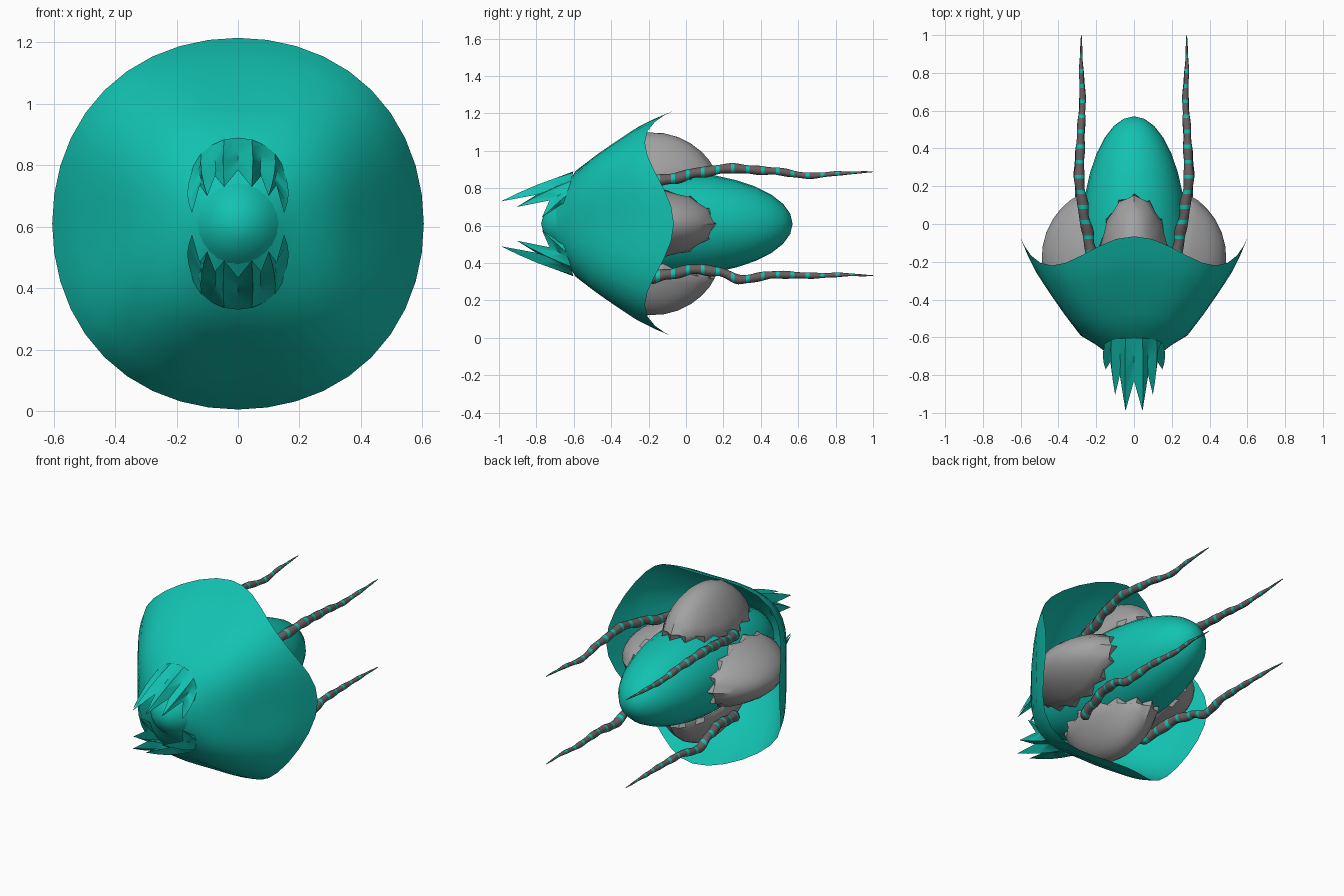
import bpy, math
from mathutils import Matrix

if "Cube" in bpy.data.objects:
    bpy.data.objects.remove(bpy.data.objects["Cube"])

CZ = 0.61  # height of the long axis


def material(name, rgb):
    m = bpy.data.materials.new(name)
    m.diffuse_color = (*rgb, 1)
    m.use_nodes = True
    m.node_tree.nodes["Principled BSDF"].inputs["Base Color"].default_value = m.diffuse_color
    return m


TEAL = material("teal", (0.006, 0.54, 0.44))
GREY = material("shell grey", (0.36, 0.36, 0.36))
DARK = material("dark grey", (0.14, 0.12, 0.12))


def make(name, verts, faces, mats, angle=40):
    mesh = bpy.data.meshes.new(name)
    mesh.from_pydata(verts, [], faces)
    ob = bpy.data.objects.new(name, mesh)
    bpy.context.collection.objects.link(ob)
    for m in mats:
        mesh.materials.append(m)
    bpy.ops.object.select_all(action='DESELECT')
    ob.select_set(True)
    bpy.context.view_layer.objects.active = ob
    bpy.ops.object.mode_set(mode='EDIT')
    bpy.ops.mesh.select_all(action='SELECT')
    bpy.ops.mesh.normals_make_consistent(inside=False)
    bpy.ops.object.mode_set(mode='OBJECT')
    bpy.ops.object.shade_smooth_by_angle(angle=math.radians(angle))
    return ob


def grid_faces(rows, cols, closed):
    """Quads between rows of points; closed joins last column to first."""
    n = cols if closed else cols - 1
    return [(i * cols + j, i * cols + (j + 1) % cols,
             (i + 1) * cols + (j + 1) % cols, (i + 1) * cols + j)
            for i in range(rows - 1) for j in range(n)]


def lerp_table(table, t, smooth=False):
    """Interpolate tuples keyed by their first item."""
    for a, b in zip(table, table[1:]):
        if t <= b[0]:
            k = (t - a[0]) / (b[0] - a[0])
            if smooth:
                k = k * k * (3 - 2 * k)
            return [p + (q - p) * k for p, q in zip(a[1:], b[1:])]
    return list(table[-1][1:])


# Body: long egg on the y axis, its nose pokes through the bell
BODY_R, BODY_L, BODY_Y = 0.28, 0.672, -0.102


def body_radius(y):
    return BODY_R * math.sqrt(max(0, 1 - ((y - BODY_Y) / BODY_L) ** 2))


bpy.ops.mesh.primitive_uv_sphere_add(segments=24, ring_count=16, radius=1)
body = bpy.context.object
body.name = "body"
body.data.transform(Matrix.Translation((0, BODY_Y, CZ)) @ Matrix.Rotation(math.pi / 2, 4, 'X')
                    @ Matrix.Diagonal((BODY_R, BODY_R, BODY_L, 1)))
body.data.materials.append(TEAL)
bpy.ops.object.shade_smooth_by_angle(angle=math.radians(50))

# Bell: flared hood whose rim reaches back in four lobes
lobe = [(.12, -.70), (.2, -.64), (.283, -.59), (.37, -.475), (.44, -.37),
        (.52, -.25), (.565, -.16), (.605, -.065)]
valley = [(.12, -.70), (.2, -.65), (.29, -.60), (.40, -.51), (.48, -.42),
          (.55, -.33), (.59, -.27), (.615, -.22)]
SEG = 40
verts = []
for (r0, y0), (r1, y1) in zip(lobe, valley):
    for j in range(SEG):
        a = 2 * math.pi * j / SEG
        k = (1 - math.cos(4 * a)) / 2
        r = r0 + (r1 - r0) * k
        verts.append((r * math.cos(a), y0 + (y1 - y0) * k, CZ + r * math.sin(a)))
make("bell", verts, grid_faces(len(lobe), SEG, True), [TEAL], 60)


# Shells: four ribbed domes with jagged edges sitting on the body
def shell(index):
    cols, rows = 28, 8
    verts = []
    for i in range(rows):
        for j in range(cols):
            a = 2 * math.pi * j / cols
            rib = j % 2 == 0
            t = (i + 0.02) / (rows - 1)
            phi = t * math.radians(90)
            s = math.sin(phi)
            if rib:
                s *= 1 + 0.02 * t
            elif i == rows - 1:
                s *= 0.87
            else:
                s *= 1 - 0.02 * t
            y = -0.2 + 0.355 * s * math.cos(a)
            w = 0.185 * s * math.sin(a)
            seat = math.sqrt(max(0.01, body_radius(y) ** 2 - w * w))
            h = seat + 0.003 + 0.208 * max(0, math.cos(phi)) ** 1.25
            verts.append((h, y, w))
    ob = make(f"shell_{index + 1}", verts,
              grid_faces(rows, cols, True) + [tuple(range(cols))], [GREY], 35)
    ob.data.transform(Matrix.Translation((0, 0, CZ)) @ Matrix.Rotation(index * math.pi / 2, 4, 'Y'))


for index in range(4):
    shell(index)


# Claws: upper and lower pleated half collars ending in six spikes
tips = [(.15, -.77, .645), (.10, -.905, .70), (.045, -.99, .73)]
notches = [(.155, -.70, .69), (.125, -.73, .735), (.075, -.80, .765), (0, -.83, .785)]


def claw(name, flip):
    ends = []
    for j in range(13):
        k = min(j, 12 - j)
        x, y, z = tips[k // 2] if k % 2 else notches[k // 2]
        ends.append((x if j <= 6 else -x, y, z))
    verts = []
    for i in range(5):
        t = i / 4
        for j, end in enumerate(ends):
            a = math.radians(-10 + 200 * j / 12)
            bx, bz = 0.157 * math.cos(a), 0.745 + 0.145 * math.sin(a)
            base = (bx, -0.77 + 0.6 * math.hypot(bx, bz - CZ), bz)
            p = [b + (e - b) * t for b, e in zip(base, end)]
            # pleats bulge out on spikes and sink between them
            bulge = math.sin(math.pi * t) * (0.012 if j % 2 else -0.014)
            p[0] += bulge * math.cos(a)
            p[2] += bulge * math.sin(a)
            if flip:
                p[2] = 2 * CZ - p[2]
            verts.append(p)
    make(name, verts, grid_faces(5, 13, False), [TEAL], 40)


claw("upper_claw", False)
claw("lower_claw", True)

# Tentacles: wavy tapering tubes with teal bands; rows are y, x, z
upper = [(-.2, .215, .835), (-.08, .24, .85), (.07, .268, .885), (.235, .29, .907), (.45, .283, .893),
         (.663, .272, .867), (.83, .28, .88), (1, .279, .888)]
lower = [(-.2, .215, .32), (-.1, .24, .34), (.05, .265, .368), (.17, .287, .355), (.29, .293, .312),
         (.48, .28, .338), (.7, .272, .333), (.85, .28, .338), (1, .279, .333)]
width = [(-.2, .02), (-.185, .032), (0, .029), (.3, .025), (.6, .018), (.8, .012), (1, .002)]


def tentacle(name, path, side):
    rows, cols = 61, 8
    verts = []
    for i in range(rows):
        y = -0.2 + 1.2 * i / (rows - 1)
        x, z = lerp_table(path, y, True)
        r = lerp_table(width, y)[0] * (1 + 0.1 * math.sin(i * 0.9))
        for j in range(cols):
            a = 2 * math.pi * j / cols
            verts.append((side * (x + r * math.cos(a)), y, z + r * math.sin(a)))
    caps = [tuple(range(cols)), tuple(range((rows - 1) * cols, rows * cols))]
    ob = make(name, verts, grid_faces(rows, cols, True) + caps, [DARK, TEAL], 50)
    # every fourth ring of faces is a teal band
    for p in ob.data.polygons:
        row = int((p.center.y + 0.2) / 0.02)
        p.material_index = 1 if row % 4 == 2 else 0


for label, side in (("right", 1), ("left", -1)):
    tentacle(f"upper_{label}_tentacle", upper, side)
    tentacle(f"lower_{label}_tentacle", lower, side)
